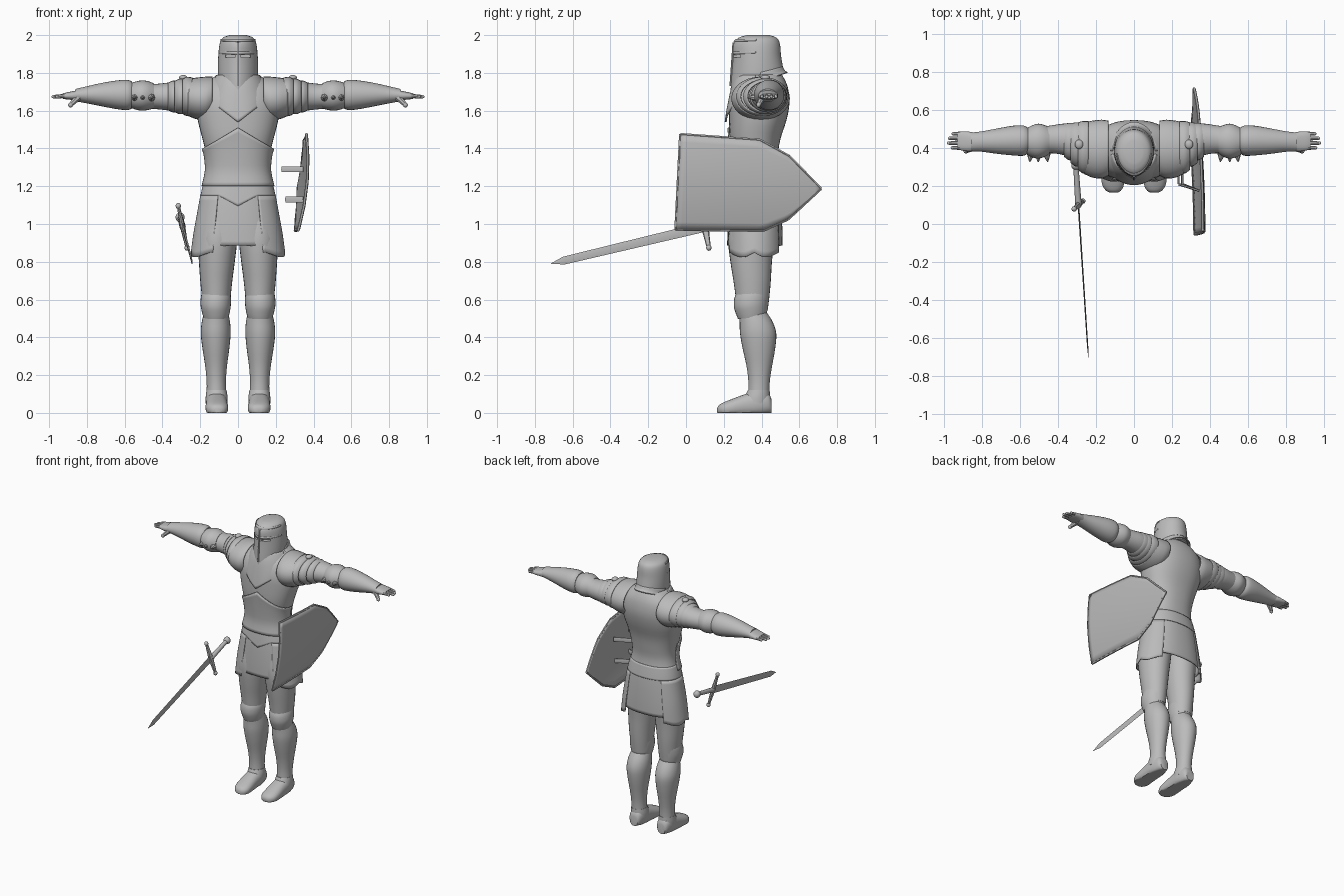
import bpy, bmesh, math
from mathutils import Vector

steel = bpy.data.materials.new("steel_grey")
steel.diffuse_color = (0.5, 0.5, 0.5, 1)


def finish(name, bm, thick=0, angle=40):
    bmesh.ops.recalc_face_normals(bm, faces=bm.faces)
    me = bpy.data.meshes.new(name)
    bm.to_mesh(me)
    bm.free()
    me.materials.append(steel)
    ob = bpy.data.objects.new(name, me)
    bpy.context.collection.objects.link(ob)
    if thick:
        mod = ob.modifiers.new("thickness", 'SOLIDIFY')
        mod.thickness = thick
    bpy.ops.object.select_all(action='DESELECT')
    ob.select_set(True)
    bpy.context.view_layer.objects.active = ob
    bpy.ops.object.shade_smooth_by_angle(angle=math.radians(angle))
    return ob


def smooth(secs, k):
    """Catmull-Rom refinement of cross-sections."""
    out = []
    P = [Vector(s) for s in secs]
    for i in range(len(P) - 1):
        a, b, c, d = P[max(i - 1, 0)], P[i], P[i + 1], P[min(i + 2, len(P) - 1)]
        for j in range(k):
            t = j / k
            out.append(0.5 * (2 * b + (c - a) * t + (2 * a - 5 * b + 4 * c - d) * t * t
                              + (3 * b - a - 3 * c + d) * t ** 3))
    return out + [P[-1]]


def loft(name, axis, secs, n=28, e=2.0, arc=None, thick=0, warp=None, side=1, k=3):
    """Sections are (position, centre a, centre b, radius a, radius b)."""
    bm = bmesh.new()
    rings = []
    a0, a1 = arc or (0, 360)
    count = n + 1 if arc else n
    for t, ca, cb, ra, rb in smooth(secs, k):
        ring = []
        for i in range(count):
            an = math.radians(a0 + (a1 - a0) * i / n)
            c, s = math.cos(an), math.sin(an)
            a = ca + ra * math.copysign(abs(c) ** (2 / e), c)
            b = cb + rb * math.copysign(abs(s) ** (2 / e), s)
            co = {'x': (t, a, b), 'y': (a, t, b), 'z': (a, b, t)}[axis]
            if warp:
                co = warp(*co)
            ring.append(bm.verts.new((co[0] * side, co[1], co[2])))
        rings.append(ring)
    for r, q in zip(rings, rings[1:]):
        for i in range(n):
            j = (i + 1) % count
            bm.faces.new((r[i], r[j], q[j], q[i]))
    if not thick:
        bm.faces.new(rings[0])
        bm.faces.new(rings[-1])
    return finish(name, bm, thick)


def rod(name, p, q, r, r2=None, n=8, squash=1.0, side=1):
    """Tapered rod between two points, thinned sideways by squash."""
    p, q = Vector(p), Vector(q)
    d = (q - p).normalized()
    u = Vector((1, 0, 0)) if abs(d.x) < 0.7 else Vector((0, 1, 0))
    v = d.cross(u).normalized()
    u = v.cross(d)
    bm = bmesh.new()
    rings = []
    for c, rad in ((p, r), (q, r if r2 is None else r2)):
        rings.append([])
        for i in range(n):
            an = 2 * math.pi * i / n
            w = c + u * math.cos(an) * rad * squash + v * math.sin(an) * rad
            rings[-1].append(bm.verts.new((w.x * side, w.y, w.z)))
    for i in range(n):
        j = (i + 1) % n
        bm.faces.new((rings[0][i], rings[0][j], rings[1][j], rings[1][i]))
    bm.faces.new(rings[0])
    bm.faces.new(rings[1])
    return finish(name, bm)


def ball(name, c, r, side=1):
    bm = bmesh.new()
    bmesh.ops.create_uvsphere(bm, u_segments=16, v_segments=10, radius=1)
    for v in bm.verts:
        v.co = Vector(((c[0] + v.co.x * r[0]) * side, c[1] + v.co.y * r[1], c[2] + v.co.z * r[2]))
    return finish(name, bm)


# --- torso, waist and skirt ---
loft("cuirass", 'z', [(1.08, 0, .365, .195, .13), (1.18, 0, .365, .186, .125), (1.28, 0, .365, .164, .112),
     (1.36, 0, .365, .167, .12), (1.45, 0, .365, .188, .135), (1.55, 0, .38, .213, .152),
     (1.64, 0, .39, .22, .158), (1.72, 0, .4, .2, .14), (1.77, 0, .41, .14, .11), (1.8, 0, .41, .09, .09)],
     n=40, e=2.3)
loft("belly_plate", 'z', [(1.2, 0, .365, .185, .13), (1.28, 0, .365, .168, .118), (1.36, 0, .365, .172, .127),
     (1.42, 0, .365, .184, .138)], n=40, e=2.3, arc=(180, 360), thick=.008,
     warp=lambda x, y, z: (x, y, z + max(0, (z - 1.3) / .12) * max(-.02, .09 - .6 * abs(x))))
loft("waist_plate", 'z', [(1.15, 0, .365, .199, .139), (1.19, 0, .365, .19, .132), (1.24, 0, .365, .176, .122)],
     n=48, e=2.2, thick=.008,
     warp=lambda x, y, z: (x, y, z + (min(0, .55 * abs(x) - .055) if y < .365 else 0) * (1.24 - z) / .09))
loft("skirt", 'z', [(1.2, 0, .365, .184, .127), (1.1, 0, .365, .2, .138), (.98, 0, .365, .22, .145),
     (.885, 0, .365, .232, .147)], n=48, e=2.3, thick=.008)
for s in (1, -1):
    loft("hip_plate", 'z', [(1.15, 0, .365, .2, .138), (1.05, 0, .365, .218, .149), (.95, 0, .365, .236, .156),
         (.85, 0, .365, .25, .158)], n=30, e=2.2, arc=(-60, 52), thick=.008, side=s,
         warp=lambda x, y, z: (x, y, z - max(0, (1.0 - z) / .15) * .025 * abs(math.sin((y - .23) * 24))))

# --- collar and neck ---
loft("neck", 'z', [(1.66, 0, .4, .1, .1), (1.84, 0, .39, .08, .09)], k=1)
loft("gorget", 'z', [(1.6, 0, .39, .17, .185), (1.66, 0, .39, .165, .172), (1.74, 0, .39, .14, .15),
     (1.79, 0, .39, .115, .125)], n=30, arc=(190, 350), thick=.01,
     warp=lambda x, y, z: (x, y, z + (.75 * abs(x) - .06) * (1.79 - z) / .19))
loft("back_collar", 'z', [(1.68, 0, .4, .17, .145), (1.75, 0, .4, .145, .125), (1.79, 0, .395, .115, .115)],
     n=24, arc=(-5, 185), thick=.01)

# --- great helm with eye slits, ridge and rear rim ---
def helm_warp(x, y, z):
    f = max(0, min(1, (1.93 - z) / .18))
    if y < .38:
        y -= .014 * max(0, 1 - abs(x) / .08) * min(1, (2.0 - z) / .05)
    return x, y, z + .36 * (y - .385) * f


helm = loft("helm", 'z', [(1.75, 0, .385, .102, .135), (1.8, 0, .383, .106, .13), (1.88, 0, .382, .105, .121),
            (1.95, 0, .381, .098, .117), (1.985, 0, .381, .082, .1), (2.0, 0, .382, .045, .06)],
            n=40, warp=helm_warp)
for s in (1, -1):
    bpy.ops.mesh.primitive_cube_add(size=1, location=(s * .042, .27, 1.888))
    cut = bpy.context.object
    cut.name, cut.hide_render = "slit_cutter", True
    cut.scale = (.05, .08, .012)
    mod = helm.modifiers.new("slit", 'BOOLEAN')
    mod.object, mod.operation, mod.solver = cut, 'DIFFERENCE', 'EXACT'
    bpy.context.view_layer.objects.active = helm
    bpy.ops.object.modifier_apply(modifier=mod.name)
    bpy.data.objects.remove(cut, do_unlink=True)
for z in (1.905, 1.968):
    loft("helm_band", 'z', [(z, 0, .382, .104 - (z - 1.905) * .16, .121), (z + .012, 0, .382, .102 - (z - 1.905) * .16,
         .12 - (z - 1.905) * .1)], n=30, arc=(185, 355), thick=.005, k=1, warp=helm_warp)
rod("helm_ridge", (0, .252, 1.96), (0, .236, 1.73), .006)
loft("helm_rim", 'z', [(1.8, 0, .383, .106, .13), (1.765, 0, .385, .112, .14), (1.75, 0, .385, .12, .153)],
     n=24, arc=(5, 175), thick=.006, warp=helm_warp)

for s in (1, -1):
    # --- shoulder plates ---
    loft("shoulder_cap", 'x', [(.135, .4, 1.675, .145, .105), (.17, .395, 1.665, .155, .115),
         (.22, .395, 1.665, .15, .11), (.265, .4, 1.67, .135, .098)], side=s, thick=.01)
    for x, cy, ry, rz in ((.24, .405, .138, .1), (.28, .42, .116, .09), (.315, .435, .098, .08)):
        loft("shoulder_lame", 'x', [(x, cy, 1.675, ry, rz), (x + .03, cy, 1.675, ry, rz + .004),
             (x + .055, cy + .006, 1.675, ry - .013, rz - .008)], side=s, thick=.008)
    ball("shoulder_stud", (.29, .42, 1.775), (.022, .025, .014), s)
    # --- arm, elbow, forearm ---
    loft("upper_arm", 'x', [(.15, .41, 1.66, .11, .09), (.28, .425, 1.675, .1, .085), (.36, .445, 1.675, .085, .075),
         (.43, .447, 1.675, .074, .067), (.5, .44, 1.68, .07, .066)], side=s)
    loft("elbow_guard", 'x', [(.445, .44, 1.678, .07, .066), (.475, .438, 1.68, .085, .076), (.505, .437, 1.68, .092, .08),
         (.535, .436, 1.68, .085, .076), (.565, .435, 1.68, .07, .066)], side=s)
    for x, tip in ((.465, .455), (.505, .505), (.54, .55)):
        rod("elbow_spike", (x, .40, 1.67), (tip, .328, 1.67), .035, .003, side=s)
    loft("forearm", 'x', [(.56, .44, 1.683, .068, .07), (.585, .44, 1.683, .08, .08), (.64, .44, 1.684, .078, .076),
         (.72, .437, 1.685, .067, .062), (.8, .435, 1.684, .054, .045), (.86, .433, 1.682, .049, .033)], side=s)
    # --- hand ---
    loft("palm", 'x', [(.83, .433, 1.682, .046, .032), (.87, .435, 1.68, .052, .024), (.91, .438, 1.678, .05, .018),
         (.93, .44, 1.677, .044, .013)], side=s, e=2.5)
    for y, tip in ((.402, .965), (.427, .985), (.452, .98), (.476, .96)):
        rod("finger", (.915, y, 1.678), (tip - .008, y, 1.674), .0115, .009, side=s)
        ball("fingertip", (tip - .008, y, 1.674), (.01, .009, .009), s)
    rod("thumb", (.845, .405, 1.672), (.885, .385, 1.632), .02, .012, side=s)
    ball("thumb_tip", (.886, .384, 1.63), (.013, .012, .013), s)
    # --- leg plates ---
    loft("thigh", 'z', [(1.05, .1, .36, .097, .12), (.92, .108, .345, .104, .122), (.8, .112, .345, .095, .11),
         (.7, .115, .35, .085, .099), (.62, .115, .352, .077, .09), (.54, .115, .352, .07, .08)], side=s)
    loft("knee_guard", 'z', [(.635, .117, .35, .075, .088), (.61, .117, .346, .08, .092), (.57, .118, .344, .08, .09),
         (.53, .117, .348, .073, .082), (.505, .117, .35, .066, .074)], side=s,
         warp=lambda x, y, z: (x, y, z + .12 * (y - .35)))
    loft("shin", 'z', [(.53, .116, .355, .064, .074), (.48, .117, .372, .075, .088), (.42, .118, .382, .079, .096),
         (.34, .117, .386, .071, .086), (.25, .116, .388, .058, .068), (.17, .115, .387, .051, .057),
         (.1, .114, .385, .052, .056)], side=s)
    loft("ankle_plate", 'z', [(.12, .114, .385, .053, .058), (.085, .113, .378, .058, .067),
         (.05, .113, .372, .058, .074)], side=s)
    loft("shoe", 'y', [(.453, .113, .035, .03, .035), (.435, .113, .05, .045, .055), (.38, .113, .05, .056, .068),
         (.31, .113, .04, .057, .058), (.24, .112, .026, .06, .046), (.2, .11, .02, .055, .036),
         (.175, .108, .016, .038, .026), (.165, .107, .014, .018, .012)], side=s, e=2.3,
         warp=lambda x, y, z: (x, y, max(0, z)))

# --- shield: curved plate with pointed end, rim and straps ---
outline = [(-.03, 1.475), (.39, 1.445), (.545, 1.36), (.715, 1.187), (.54, 1.025), (.41, .965), (-.055, .97)]
def shield_x(y, z):
    return .342 + .085 * (z - 1.22) + .024 * (1 - ((z - 1.22) / .25) ** 2) - .045 * ((y + .05) / .76) ** 2


def edge_z(y, pts):
    for (ya, za), (yb, zb) in zip(pts, pts[1:]):
        if y <= yb:
            return za + (zb - za) * (y - ya) / (yb - ya)
    return pts[-1][1]


top, low = outline[:4], outline[:2:-1]
bm = bmesh.new()
cols, NY, NZ = [], 24, 12
for i in range(NY + 1):
    col = []
    for j in range(NZ + 1):
        f = j / NZ
        y0 = -.055 + .025 * f
        y = y0 + (.714 - y0) * i / NY
        z = edge_z(y, low) * (1 - f) + edge_z(y, top) * f
        col.append(bm.verts.new((shield_x(y, z), y, z)))
    cols.append(col)
for a, b in zip(cols, cols[1:]):
    for j in range(NZ):
        bm.faces.new((a[j], b[j], b[j + 1], a[j + 1]))
bmesh.ops.remove_doubles(bm, verts=bm.verts, dist=.0005)
finish("shield", bm, .012).modifiers["thickness"].offset = 0
for (ya, za), (yb, zb) in zip(outline, outline[1:] + outline[:1]):
    for i in range(4):
        ends = [(ya + (yb - ya) * t, za + (zb - za) * t) for t in (i / 4, (i + 1) / 4)]
        rod("shield_rim", *[(shield_x(y, z), y, z) for y, z in ends], .008, n=6)
for z, xi in ((1.29, .235), (1.13, .255)):
    path = [(.345, .175), (xi, .21), (xi, .31), (.345, .36)]
    for p, q in zip(path, path[1:]):
        rod("shield_strap", (*p, z), (*q, z), .018, n=6, squash=.35)

# --- sword ---
hub, tip = Vector((-.293, .1, .985)), Vector((-.24, -.715, .79))
d = (tip - hub).normalized()
neck = tip - d * .07
up = Vector((-.2, -.18, .96)).normalized()
rod("sword_blade", hub, neck, .026, .021, n=4, squash=.16)
rod("sword_point", neck, tip, .021, .001, n=4, squash=.16)
for s in (1, -1):
    rod("sword_guard", hub, hub + up * .115 * s, .02, .011, n=8, squash=.7)
    ball("guard_end", hub + up * .115 * s, (.014, .014, .016))
rod("sword_grip", hub, hub - d * .2, .017, .014, n=12)
ball("sword_pommel", hub - d * .215, (.024, .024, .026))
